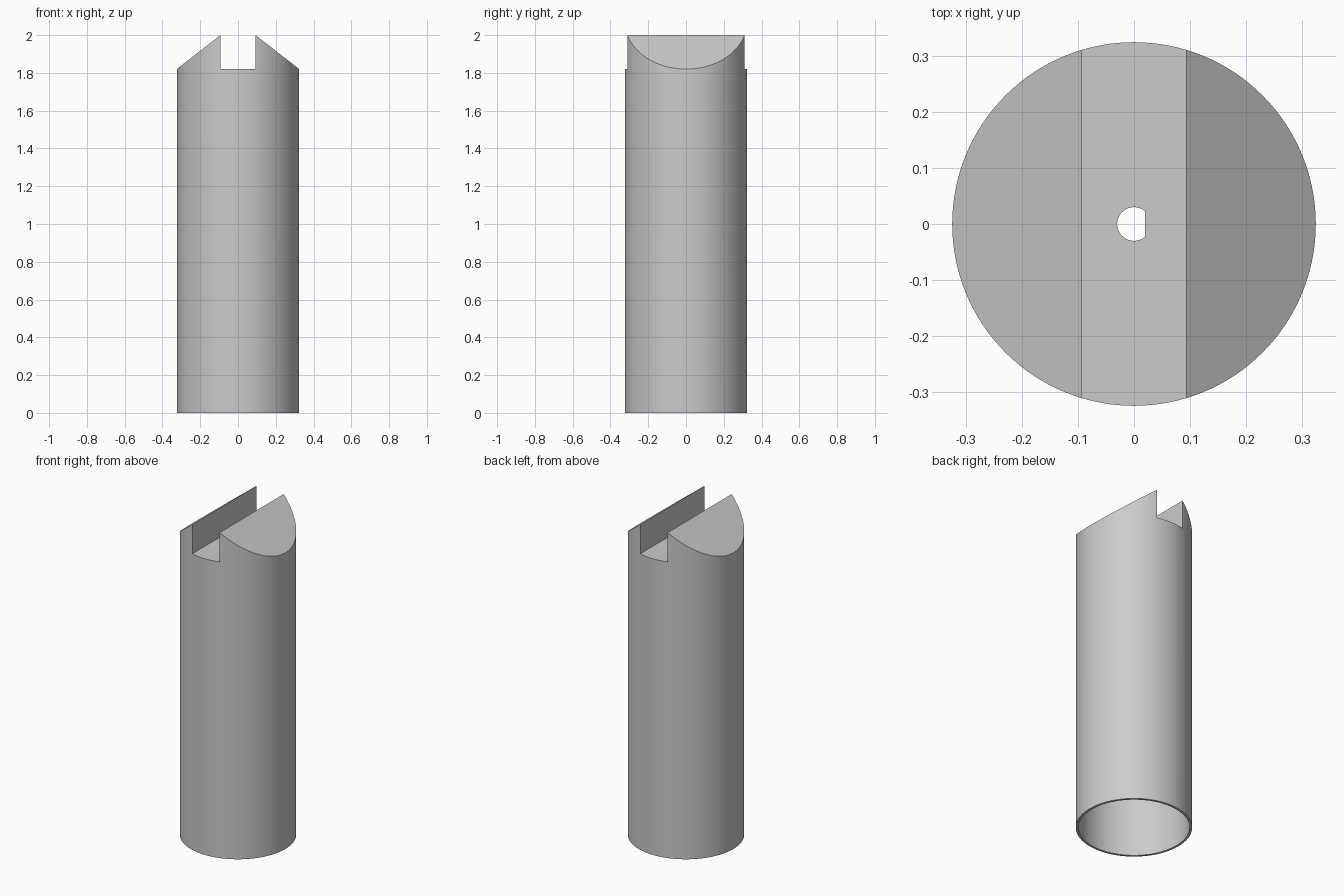
import bpy
import bmesh
from math import cos, sin, tau, acos

if "Cube" in bpy.data.objects:
    bpy.data.objects.remove(bpy.data.objects["Cube"], do_unlink=True)

RADIUS, WALL, HEIGHT = 0.324, 0.014, 2.0
SHOULDER, SLOT = 1.82, 0.093      # slot floor height, slot half width
BORE_TOP = 1.77
HOLE, FLAT = 0.03, 0.02           # shaft hole radius, flat side position

grey = bpy.data.materials.new("plain grey")
grey.use_nodes = True
colour = (0.6, 0.6, 0.6, 1)
grey.diffuse_color = colour
grey.node_tree.nodes["Principled BSDF"].inputs["Base Color"].default_value = colour


def prism(name, points, offset):
    """Extrude a closed outline of 3D points by an offset."""
    bm = bmesh.new()
    face = bm.faces.new([bm.verts.new(p) for p in points])
    new = bmesh.ops.extrude_face_region(bm, geom=[face])["geom"]
    bmesh.ops.translate(bm, vec=offset,
                        verts=[v for v in new if isinstance(v, bmesh.types.BMVert)])
    bmesh.ops.recalc_face_normals(bm, faces=bm.faces)
    mesh = bpy.data.meshes.new(name)
    bm.to_mesh(mesh)
    bm.free()
    mesh.materials.append(grey)
    obj = bpy.data.objects.new(name, mesh)
    bpy.context.collection.objects.link(obj)
    return obj


def circle(radius, z, count):
    return [(radius * cos(tau * i / count), radius * sin(tau * i / count), z)
            for i in range(count)]


def combine(target, cutter, operation):
    """Apply a boolean and drop the cutter."""
    cutter.hide_render = True
    mod = target.modifiers.new(operation, "BOOLEAN")
    mod.operation, mod.object, mod.solver = operation, cutter, "EXACT"
    bpy.context.view_layer.objects.active = target
    bpy.ops.object.modifier_apply(modifier=mod.name)
    bpy.data.objects.remove(cutter, do_unlink=True)


# Round body
body = prism("slotted_tube", circle(RADIUS, 0, 128), (0, 0, HEIGHT + 0.1))

# Sloped shoulders with a straight slot between them
slope = (HEIGHT - SHOULDER) / (RADIUS - SLOT)
side = 0.4
half = [(side, -0.1), (side, HEIGHT - slope * (side - SLOT)),
        (SLOT, HEIGHT), (SLOT, SHOULDER)]
outline = half + [(-x, z) for x, z in reversed(half)]
combine(body, prism("top_profile", [(x, -0.5, z) for x, z in outline], (0, 1, 0)),
        "INTERSECT")

# Wide bore open at the bottom
combine(body, prism("bore", circle(RADIUS - WALL, -0.1, 128), (0, 0, BORE_TOP + 0.1)),
        "DIFFERENCE")

# Shaft hole with one flat side
start = acos(FLAT / HOLE)
arc = [start + (tau - 2 * start) * i / 40 for i in range(41)]
combine(body, prism("shaft_hole", [(HOLE * cos(a), HOLE * sin(a), 1.6) for a in arc],
                    (0, 0, 0.4)), "DIFFERENCE")

# Smooth round walls, sharp cut edges
bpy.ops.object.select_all(action="DESELECT")
body.select_set(True)
bpy.context.view_layer.objects.active = body
bpy.ops.object.shade_smooth_by_angle(angle=0.5)
